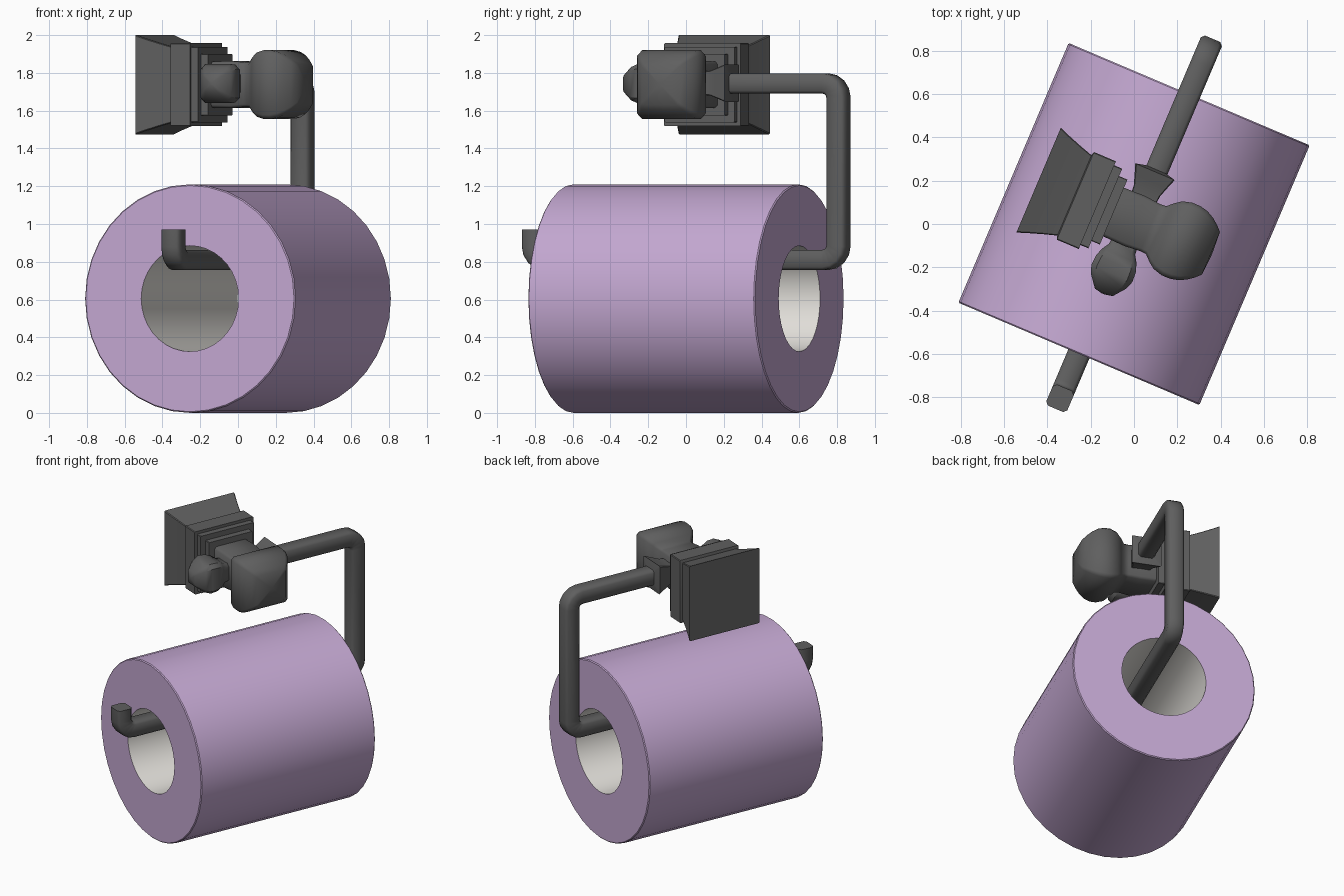
import bpy, bmesh, math
from mathutils import Vector, Matrix

if "Cube" in bpy.data.objects:
    bpy.data.objects.remove(bpy.data.objects["Cube"])

TURN = Matrix.Rotation(math.radians(-23), 4, 'Z')   # whole model is turned about z
ARM_Z, ROD_Z, ROLL_Z = 1.738, 0.81, 0.605


def material(name, rgb):
    m = bpy.data.materials.new(name)
    m.diffuse_color = (*rgb, 1)
    m.use_nodes = True
    m.node_tree.nodes["Principled BSDF"].inputs["Base Color"].default_value = m.diffuse_color
    return m


METAL = material("dark grey metal", (0.115, 0.115, 0.115))
PAPER = material("lilac paper", (0.55, 0.39, 0.64))
CORE = material("off white core", (0.76, 0.74, 0.70))


def finish(bm, name, mats, angle=35):
    bmesh.ops.recalc_face_normals(bm, faces=bm.faces)
    bm.transform(TURN)
    me = bpy.data.meshes.new(name)
    bm.to_mesh(me)
    bm.free()
    for m in mats:
        me.materials.append(m)
    ob = bpy.data.objects.new(name, me)
    bpy.context.collection.objects.link(ob)
    bpy.ops.object.select_all(action='DESELECT')
    ob.select_set(True)
    bpy.context.view_layer.objects.active = ob
    bpy.ops.object.shade_smooth_by_angle(angle=math.radians(angle))
    return ob


def square(h, cut):
    """Square outline of half width h with chamfered corners."""
    c = h - cut
    return [(h, -c), (h, c), (c, h), (-c, h), (-h, c), (-h, -c), (-c, -h), (c, -h)]


def skin(name, rings, angle=35):
    """Join rings of points into a tube closed at both ends."""
    bm = bmesh.new()
    vs = [[bm.verts.new(p) for p in r] for r in rings]
    n = len(vs[0])
    for a, b in zip(vs, vs[1:]):
        for i in range(n):
            j = (i + 1) % n
            bm.faces.new((a[i], a[j], b[j], b[i]))
    bm.faces.new(vs[0])
    bm.faces.new(vs[-1])
    return finish(bm, name, [METAL], angle)


def loft(name, profile, origin, axis, chamfer=0.04, angle=35):
    """Square section stack: profile holds (distance along axis, half width)."""
    axis, up, o = Vector(axis), Vector((0, 0, 1)), Vector(origin)
    side = axis.cross(up)
    skin(name, [[o + axis * d + side * p + up * q for p, q in square(h, h * chamfer)]
                for d, h in profile], angle)


# Wall plate, stepped block, neck and knob
post = (0, 0.014, ARM_Z)
loft("wall_plate", [(-0.485, 0.263), (-0.44, 0.246), (-0.37, 0.222), (-0.30, 0.20)],
     post, (1, 0, 0), 0.02)
loft("stepped_block", [(-0.305, 0.205), (-0.30, 0.22), (-0.19, 0.22), (-0.19, 0.20), (-0.15, 0.20),
                       (-0.15, 0.163), (-0.108, 0.163), (-0.108, 0.11)], post, (1, 0, 0), 0.02)
loft("neck_and_knob", [(-0.12, 0.122), (0.0, 0.125), (0.075, 0.118), (0.105, 0.12), (0.135, 0.148),
                       (0.165, 0.17), (0.21, 0.182), (0.25, 0.182), (0.29, 0.173), (0.325, 0.155),
                       (0.355, 0.132), (0.38, 0.107), (0.386, 0.01)], post, (1, 0, 0), 0.12, 50)

# Side finial and the flared collar where the rod leaves the neck
loft("finial", [(0.08, 0.06), (0.13, 0.066), (0.16, 0.085), (0.20, 0.10), (0.25, 0.103),
                (0.29, 0.088), (0.345, 0.045), (0.353, 0.008)], (-0.005, 0, ARM_Z + 0.005),
     (0, -1, 0), 0.25, 40)
loft("collar", [(0.10, 0.06), (0.165, 0.066), (0.215, 0.083), (0.26, 0.099), (0.272, 0.05)],
     (-0.005, 0, ARM_Z + 0.008), (0, 1, 0), 0.06)

# Bent rod: path in the (y, z) plane with rounded corners
corners = [(0.08, ARM_Z + 0.006), (0.877, ARM_Z + 0.006), (0.877, ROD_Z),
           (-0.875, ROD_Z), (-0.875, 0.97)]
corners = [Vector(c) for c in corners]
path, R = [corners[0]], 0.075
for p, c, n in zip(corners, corners[1:], corners[2:]):
    a, b = (p - c).normalized(), (n - c).normalized()
    mid = c + (a + b) * R
    for k in range(5):
        t = k / 4 * math.pi / 2
        path.append(mid - b * R * math.cos(t) - a * R * math.sin(t))
path.append(corners[-1])
rings = []
for i, p in enumerate(path):
    t0 = (p - path[max(i - 1, 0)]).normalized() if i else (path[1] - p).normalized()
    t1 = (path[i + 1] - p).normalized() if i < len(path) - 1 else t0
    t = (t0 + t1).normalized()
    nrm = Vector((-t.y, t.x)) / t.dot(t0)
    rings.append([Vector((x, p.x + nrm.x * q, p.y + nrm.y * q)) for x, q in square(0.053, 0.015)])
skin("bent_rod", rings, 50)

# Paper roll: revolved ring section, inner wall coloured as the core
bm = bmesh.new()
SEG, OUT, INN, HALF = 36, 0.605, 0.28, 0.652
section = [(INN, -HALF), (OUT - 0.006, -HALF), (OUT, -HALF + 0.006),
           (OUT, HALF - 0.006), (OUT - 0.006, HALF), (INN, HALF)]
loops = []
for s in range(SEG):
    a = 2 * math.pi * s / SEG
    loops.append([bm.verts.new((r * math.sin(a), y, ROLL_Z + r * math.cos(a))) for r, y in section])
for s in range(SEG):
    a, b = loops[s], loops[(s + 1) % SEG]
    for k in range(6):
        j = (k + 1) % 6
        f = bm.faces.new((a[k], a[j], b[j], b[k]))
        f.material_index = 1 if k == 5 else 0
finish(bm, "paper_roll", [PAPER, CORE])
